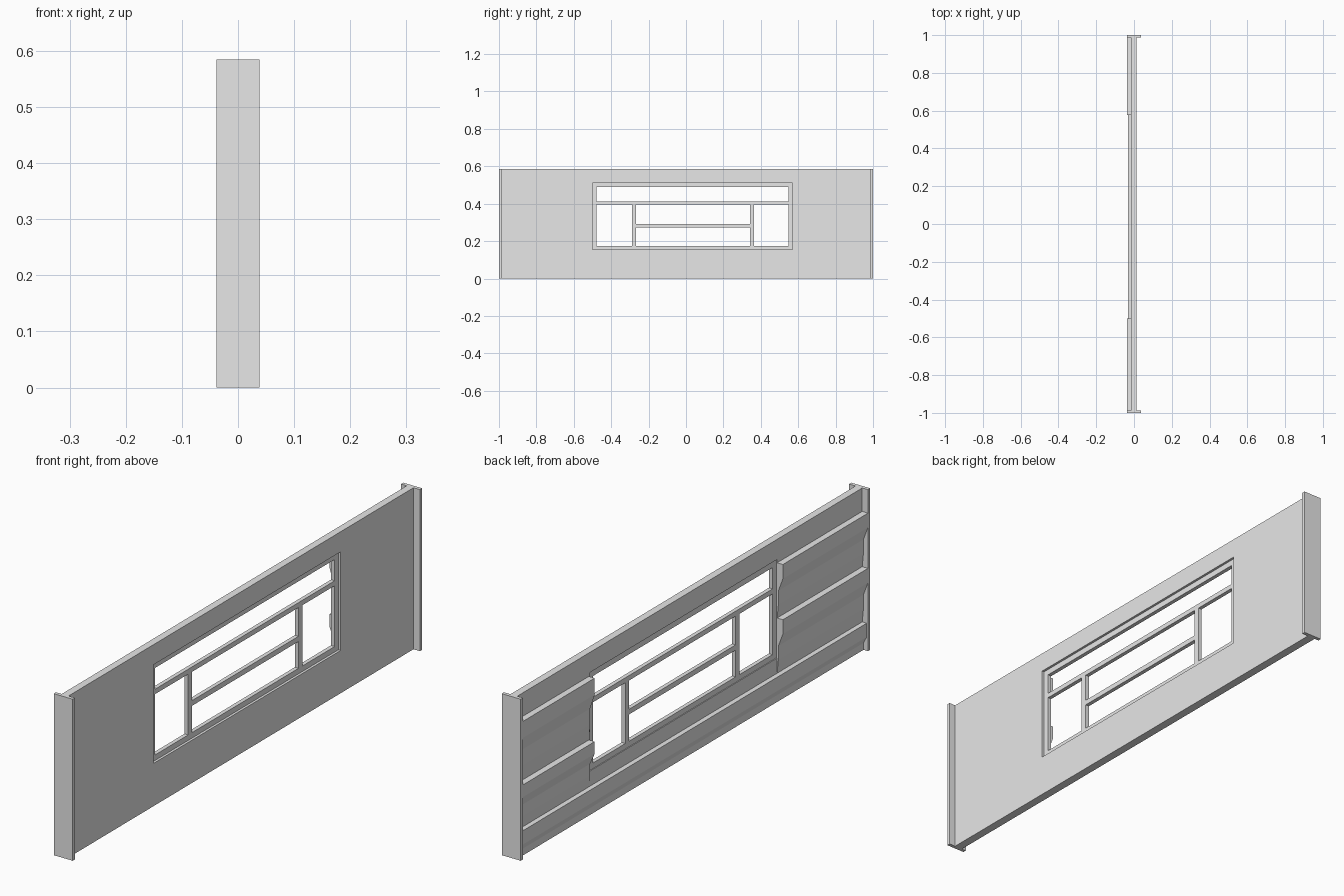
import bpy
import bmesh

if "Cube" in bpy.data.objects:
    bpy.data.objects.remove(bpy.data.objects["Cube"])

grey = bpy.data.materials.new("light grey")
grey.use_nodes = True
grey.diffuse_color = (0.8, 0.8, 0.8, 1)
grey.node_tree.nodes["Principled BSDF"].inputs["Base Color"].default_value = (0.8, 0.8, 0.8, 1)


def finish(name, bm):
    bmesh.ops.recalc_face_normals(bm, faces=bm.faces)
    mesh = bpy.data.meshes.new(name)
    bm.to_mesh(mesh)
    bm.free()
    mesh.materials.append(grey)
    obj = bpy.data.objects.new(name, mesh)
    bpy.context.collection.objects.link(obj)
    return obj


def box(name, x0, x1, y0, y1, z0, z1):
    bm = bmesh.new()
    bmesh.ops.create_cube(bm, size=1)
    for v in bm.verts:
        v.co.x = x1 if v.co.x > 0 else x0
        v.co.y = y1 if v.co.y > 0 else y0
        v.co.z = z1 if v.co.z > 0 else z0
    return finish(name, bm)


def ring(name, x0, x1, outer, inner):
    """Rectangular panel with a rectangular hole; rectangles are y0, y1, z0, z1."""
    bm = bmesh.new()
    loops = []
    for x in (x0, x1):
        for y0, y1, z0, z1 in (outer, inner):
            corners = ((y0, z0), (y1, z0), (y1, z1), (y0, z1))
            loops.append([bm.verts.new((x, y, z)) for y, z in corners])
    for a, b in ((0, 1), (2, 3), (0, 2), (1, 3)):
        for i in range(4):
            j = (i + 1) % 4
            bm.faces.new((loops[a][i], loops[a][j], loops[b][j], loops[b][i]))
    return finish(name, bm)


def prism(name, profile, y0, y1):
    """Extrude an x, z profile along y."""
    bm = bmesh.new()
    face = bm.faces.new([bm.verts.new((x, y0, z)) for x, z in profile])
    new = bmesh.ops.extrude_face_region(bm, geom=[face])["geom"]
    verts = [g for g in new if isinstance(g, bmesh.types.BMVert)]
    bmesh.ops.translate(bm, verts=verts, vec=(0, y1 - y0, 0))
    return finish(name, bm)


BACK, FRONT = -0.015, 0.012
OPENING = (-0.5, 0.57, 0.155, 0.512)
PANES = (-0.478, 0.549, 0.175, 0.49)

# Wall panel with window opening
ring("wall_panel", BACK, FRONT, (-0.99, 0.99, 0, 0.585), OPENING)

# End posts
box("right_end_post", -0.038, 0.038, -1, -0.987, 0, 0.585)
box("left_end_post", -0.038, 0.038, 0.987, 1, 0, 0.585)

# Window frame and bars, set back inside the opening
FX0, FX1 = -0.012, 0.003
ring("window_frame", FX0, FX1, OPENING, PANES)
box("window_transom", FX0, FX1, PANES[0], PANES[1], 0.395, 0.413)
for name, y in (("right_mullion", -0.278), ("left_mullion", 0.353)):
    box(name, FX0, FX1, y - 0.011, y + 0.011, PANES[2], 0.395)
box("window_middle_bar", FX0, FX1, -0.267, 0.342, 0.272, 0.291)


# Stepped siding: a ledge on top, receding towards the bottom
def siding(name, top, bottom, y0, y1, out=-0.038):
    h = top - bottom
    inner = BACK - 0.005
    prism(name, [(BACK, top), (out, top), (out, top - h * 0.26),
                 (inner, top - h * 0.5), (inner, top - h * 0.75),
                 (BACK, bottom)], y0, y1)


siding("right_upper_siding", 0.5, 0.3, -0.987, -0.5)
siding("right_lower_siding", 0.3, 0.1, -0.987, -0.5)
siding("left_upper_siding", 0.5, 0.27, 0.577, 0.987)
siding("left_lower_siding", 0.27, 0.1, 0.577, 0.987)

# Bottom siding along the full length
prism("bottom_siding", [(BACK, 0.1), (-0.033, 0.1), (-0.033, 0.05),
                        (-0.02, 0.025), (-0.02, 0), (BACK, 0)], -0.987, 0.987)
